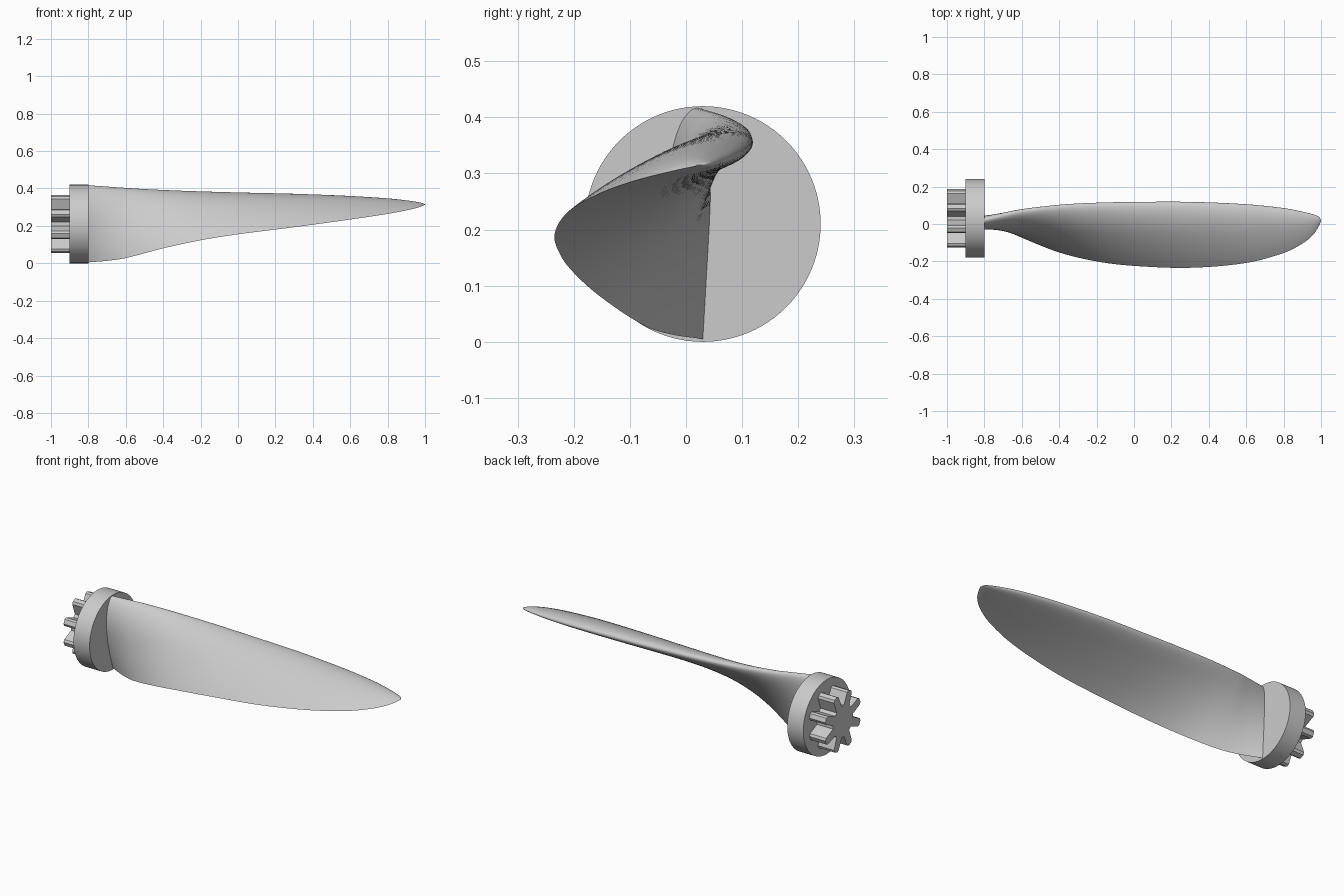
import bpy, bmesh, math
from mathutils import Vector, Matrix

cube = bpy.data.objects.get("Cube")
if cube:
    bpy.data.objects.remove(cube, do_unlink=True)

# One plain grey for the whole model
GREY = (0.6, 0.6, 0.6, 1)
grey = bpy.data.materials.new("light grey")
grey.use_nodes = True
grey.diffuse_color = GREY
grey.node_tree.nodes["Principled BSDF"].inputs["Base Color"].default_value = GREY

HUB_Y, HUB_Z = 0.03, 0.21


def finish(name, bm, angle=30):
    """Turn a bmesh into a named, shaded object."""
    bmesh.ops.recalc_face_normals(bm, faces=bm.faces)
    mesh = bpy.data.meshes.new(name)
    bm.to_mesh(mesh)
    bm.free()
    obj = bpy.data.objects.new(name, mesh)
    bpy.context.collection.objects.link(obj)
    mesh.materials.append(grey)
    bpy.ops.object.select_all(action="DESELECT")
    obj.select_set(True)
    bpy.context.view_layer.objects.active = obj
    bpy.ops.object.shade_smooth_by_angle(angle=math.radians(angle))
    return obj


def loft(rings):
    """Skin a list of closed rings and cap both ends."""
    bm = bmesh.new()
    rows = [[bm.verts.new(p) for p in ring] for ring in rings]
    for a, b in zip(rows, rows[1:]):
        for i in range(len(a)):
            j = (i + 1) % len(a)
            bm.faces.new((a[i], a[j], b[j], b[i]))
    bm.faces.new(rows[0])
    bm.faces.new(rows[-1])
    return bm


def prism(outline, x_start, x_end):
    """Extrude a y-z outline along x, around the hub axis."""
    return loft([[(x, HUB_Y + y, HUB_Z + z) for y, z in outline]
                 for x in (x_start, x_end)])


# Hub disc
bm = bmesh.new()
bmesh.ops.create_cone(
    bm, cap_ends=True, segments=96, radius1=0.21, radius2=0.21, depth=0.1,
    matrix=Matrix.Translation((-0.85, HUB_Y, HUB_Z)) @ Matrix.Rotation(math.pi / 2, 4, "Y"))
finish("hub_disc", bm)

# Toothed coupling behind the hub
TEETH = 8
tooth = [(0.085, -0.025), (0.153, -0.022), (0.164, -0.012),
         (0.164, 0.012), (0.153, 0.022), (0.085, 0.025)]
outline = []
for k in range(TEETH):
    turn = Matrix.Rotation((k + 0.5) * math.tau / TEETH, 2)
    outline += [turn @ Vector(p) for p in tooth]
finish("toothed_coupling", prism(outline, -1, -0.9))


# Blade stations: x, leading edge y and z, trailing edge y and z
stations = [
    (-0.8, 0.02, 0.417, 0.03, 0.005),
    (-0.7, 0.046, 0.41, -0.025, 0.013),
    (-0.6, 0.07, 0.402, -0.073, 0.028),
    (-0.4, 0.098, 0.388, -0.152, 0.08),
    (-0.2, 0.111, 0.377, -0.2, 0.123),
    (0, 0.116, 0.368, -0.224, 0.155),
    (0.3, 0.117, 0.357, -0.234, 0.193),
    (0.6, 0.105, 0.343, -0.208, 0.234),
    (0.8, 0.085, 0.332, -0.155, 0.264),
    (0.9, 0.066, 0.325, -0.105, 0.283),
    (0.96, 0.051, 0.32, -0.055, 0.297),
    (0.99, 0.038, 0.317, -0.008, 0.308),
    (1, 0.022, 0.315, 0.016, 0.313),
]


def smooth_path(points, steps):
    """Catmull-Rom interpolation with non-uniform spacing along x."""
    pts = [Vector(p) for p in points]
    n = len(pts)

    def slope(i):
        a, b = pts[max(i - 1, 0)], pts[min(i + 1, n - 1)]
        return (b - a) / (b[0] - a[0])

    for i in range(n - 1):
        p, q = pts[i], pts[i + 1]
        h = q[0] - p[0]
        for s in range(steps):
            t = s / steps
            u = 1 - t
            yield (p * (1 + 2 * t) * u * u + q * (3 - 2 * t) * t * t
                   + (slope(i) * t * u * u - slope(i + 1) * t * t * u) * h)
    yield pts[-1]


def airfoil(count, thickness=0.18, camber=0.04, peak=0.4):
    """Cambered wing section: chord and height, around from the trailing edge."""
    upper, lower = [], []
    for i in range(count + 1):
        c = (1 - math.cos(math.pi * i / count)) / 2
        half = 5 * thickness * (0.2969 * math.sqrt(c) - 0.126 * c - 0.3516 * c ** 2
                                + 0.2843 * c ** 3 - 0.1036 * c ** 4)
        span = peak if c < peak else 1 - peak
        mean = camber * (1 - ((c - peak) / span) ** 2)
        upper.append((c, mean + half))
        lower.append((c, mean - half))
    return upper[::-1] + lower[1:-1]


# Twisted blade
section = airfoil(28)
rings = []
for x, lead_y, lead_z, trail_y, trail_z in smooth_path(stations, 6):
    dy, dz = trail_y - lead_y, trail_z - lead_z
    rings.append([(x, lead_y + c * dy + h * dz, lead_z + c * dz - h * dy)
                  for c, h in section])
finish("twisted_blade", loft(rings), 45)
